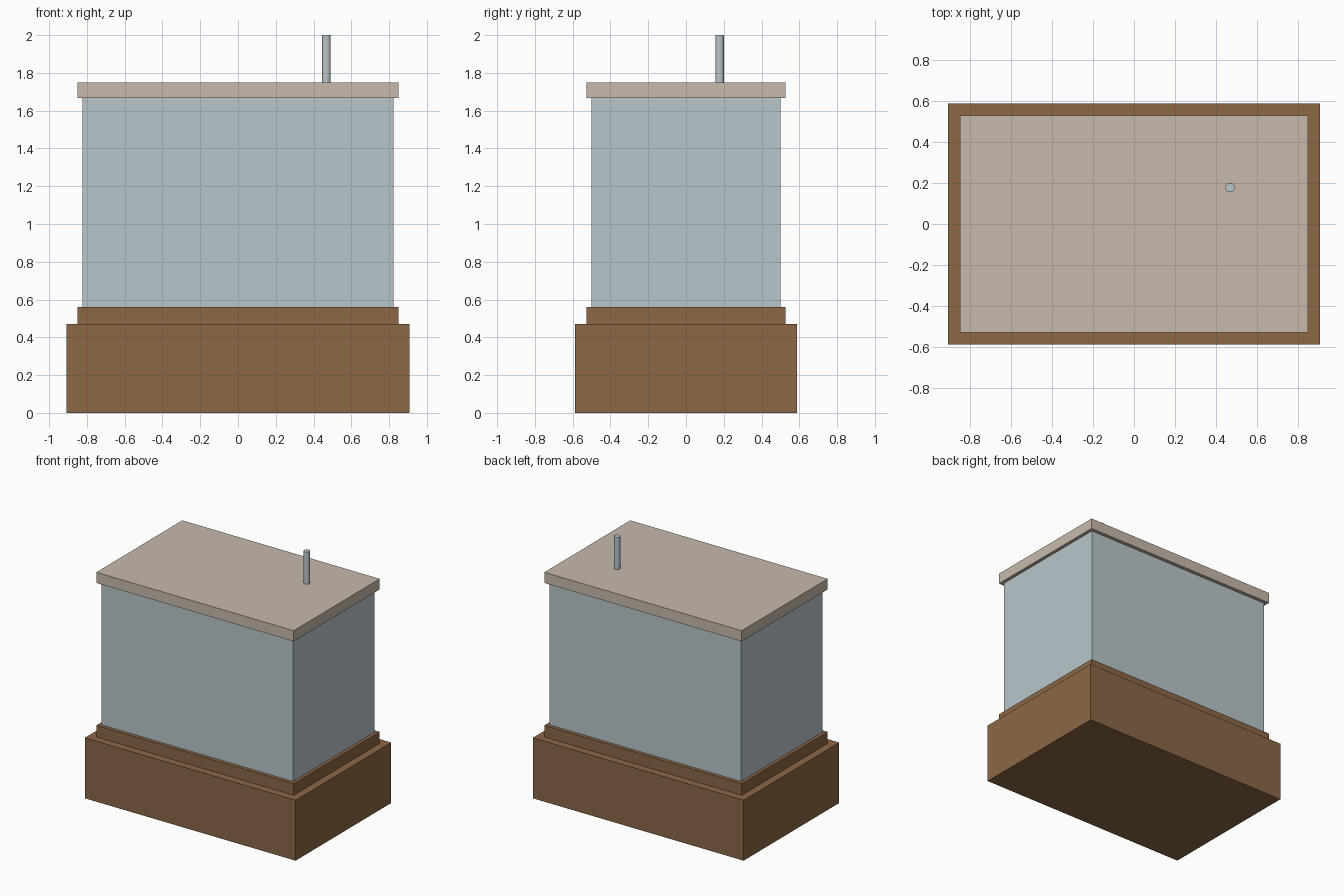
import bpy
import bmesh
from mathutils import Matrix

cube = bpy.data.objects.get("Cube")
if cube:
    bpy.data.objects.remove(cube, do_unlink=True)


def material(name, color):
    mat = bpy.data.materials.new(name)
    mat.use_nodes = True
    rgba = (*color, 1.0)
    mat.diffuse_color = rgba
    mat.node_tree.nodes["Principled BSDF"].inputs["Base Color"].default_value = rgba
    return mat


wood = material("brown wood", (0.262, 0.136, 0.061))
tan = material("pale tan", (0.578, 0.491, 0.407))
glass = material("pale blue grey", (0.485, 0.565, 0.597))


def add_object(name, bm, mat):
    mesh = bpy.data.meshes.new(name)
    bm.to_mesh(mesh)
    bm.free()
    mesh.materials.append(mat)
    obj = bpy.data.objects.new(name, mesh)
    bpy.context.collection.objects.link(obj)
    return obj


def slab(name, half_x, half_y, bottom, top, mat):
    """Centred box given by its half widths and height range."""
    bm = bmesh.new()
    place = (Matrix.Translation((0, 0, (bottom + top) / 2))
             @ Matrix.Diagonal((2 * half_x, 2 * half_y, top - bottom, 1)))
    bmesh.ops.create_cube(bm, size=1, matrix=place)
    return add_object(name, bm, mat)


def rod(name, x, y, radius, bottom, top, mat):
    """Upright round rod with smooth sides and flat ends."""
    bm = bmesh.new()
    bmesh.ops.create_cone(bm, cap_ends=True, segments=32, radius1=radius,
                          radius2=radius, depth=top - bottom,
                          matrix=Matrix.Translation((x, y, (bottom + top) / 2)))
    for face in bm.faces:
        face.smooth = abs(face.normal.z) < 0.5
    for edge in bm.edges:
        edge.smooth = all(f.smooth for f in edge.link_faces)
    return add_object(name, bm, mat)


# Stepped wooden base
slab("base", 0.907, 0.587, 0, 0.47, wood)
slab("base_step", 0.849, 0.528, 0.47, 0.56, wood)

# Case body and overhanging lid
slab("case_body", 0.823, 0.50, 0.56, 1.667, glass)
slab("lid", 0.849, 0.528, 1.667, 1.75, tan)

# Thin rod standing on the lid
rod("top_rod", 0.468, 0.178, 0.023, 1.75, 2.0, glass)
